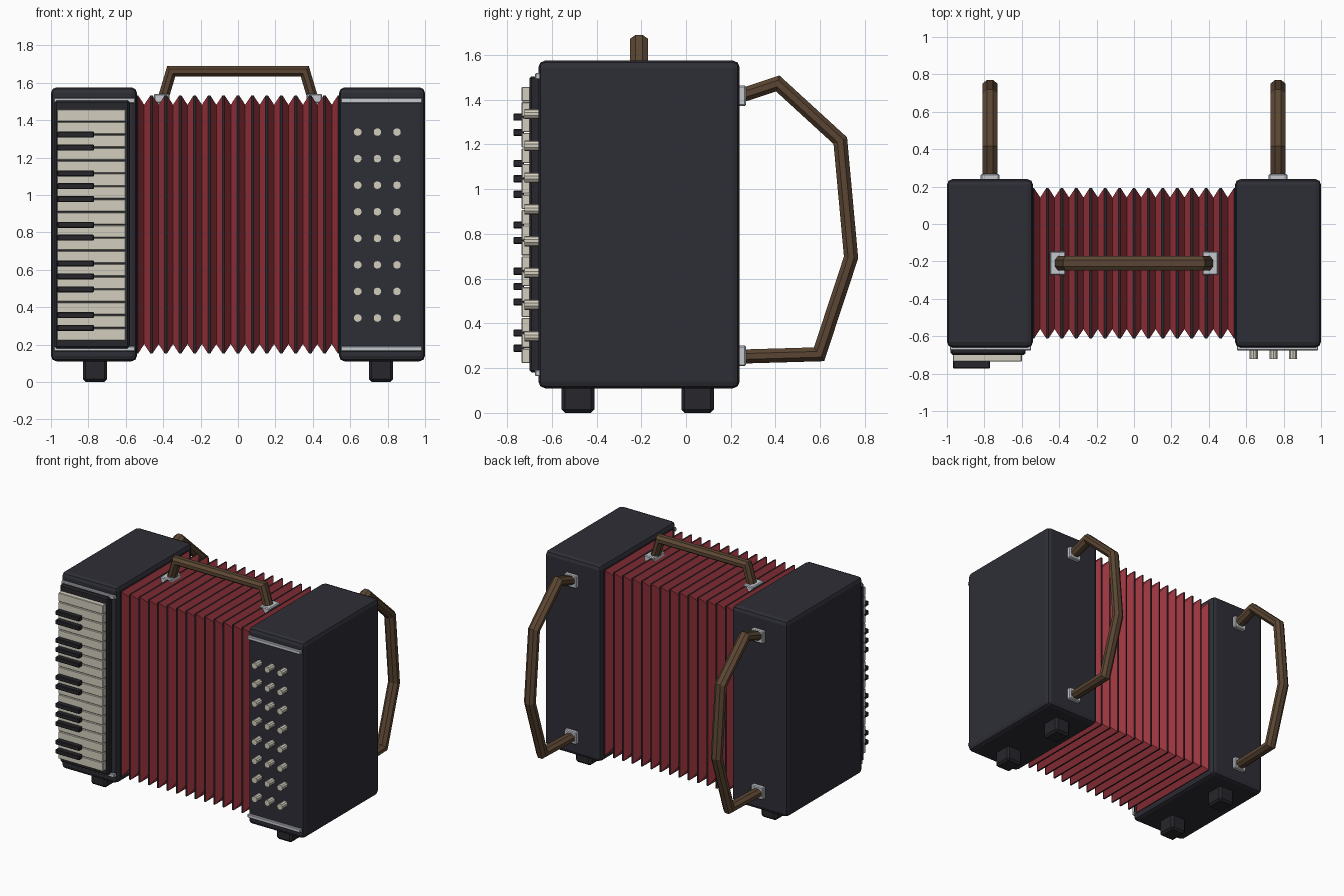
import bpy, bmesh, math
from mathutils import Vector

cube = bpy.data.objects.get("Cube")
if cube:
    bpy.data.objects.remove(cube, do_unlink=True)


def material(name, r, g, b):
    m = bpy.data.materials.new(name)
    m.use_nodes = True
    m.diffuse_color = (r, g, b, 1)
    m.node_tree.nodes["Principled BSDF"].inputs["Base Color"].default_value = (r, g, b, 1)
    return m


CASE = material("charcoal case", 0.027, 0.027, 0.037)
BLACK = material("black", 0.02, 0.02, 0.025)
RED = material("bellows red", 0.32, 0.035, 0.047)
IVORY = material("ivory", 0.65, 0.62, 0.52)
BROWN = material("brown leather", 0.105, 0.062, 0.033)
SILVER = material("silver", 0.55, 0.58, 0.62)


def finish(name, bm, *mats):
    bmesh.ops.recalc_face_normals(bm, faces=bm.faces)
    me = bpy.data.meshes.new(name)
    bm.to_mesh(me)
    bm.free()
    for m in mats:
        me.materials.append(m)
    ob = bpy.data.objects.new(name, me)
    bpy.context.collection.objects.link(ob)
    return ob


def box(name, x, y, z, mat, bevel=0.0, segments=1):
    """Box from (low, high) pairs on each axis."""
    bm = bmesh.new()
    bmesh.ops.create_cube(bm, size=1)
    for v in bm.verts:
        v.co = [(a + b) / 2 + c * (b - a) for c, (a, b) in zip(v.co, (x, y, z))]
    if bevel:
        bmesh.ops.bevel(bm, geom=bm.edges[:], offset=bevel, segments=segments,
                        profile=0.5, affect='EDGES')
    return finish(name, bm, mat)


def tube(name, points, normal, wide, thick, mat, sides=8):
    """Mitred oval strap along a planar path; wide is measured along the plane normal."""
    bm = bmesh.new()
    pts = [Vector(p) for p in points]
    n = Vector(normal)
    rings = []
    for i, p in enumerate(pts):
        d_in = (p - pts[max(i - 1, 0)]).normalized()
        d_out = (pts[min(i + 1, len(pts) - 1)] - p).normalized()
        tangent = (d_in + d_out).normalized()
        stretch = 1 / max(tangent.dot(d_out if d_out.length else d_in), 0.5)
        across = tangent.cross(n) * stretch
        ring = []
        for k in range(sides):
            a = math.tau * (k + 0.5) / sides
            ring.append(bm.verts.new(p + n * wide * math.cos(a) + across * thick * math.sin(a)))
        rings.append(ring)
    for r, s in zip(rings, rings[1:]):
        for k in range(sides):
            j = (k + 1) % sides
            bm.faces.new((r[k], r[j], s[j], s[k]))
    bm.faces.new(rings[0])
    bm.faces.new(rings[-1])
    return finish(name, bm, mat)


# Two cases with feet, trim strips and back straps
for side, s in (("right", -1), ("left", 1)):
    def span(a, b):
        return sorted((s * a, s * b))

    case = box(side + "_case", span(0.54, 1), (-0.66, 0.24), (0.11, 1.575), CASE, 0.03, 2)
    for end, y in (("front", -0.483), ("back", 0.052)):
        box(f"{side}_{end}_foot", span(0.7, 0.83), (y - 0.073, y + 0.073), (0, 0.13), BLACK, 0.015)
    for end, z in (("lower", 0.178), ("upper", 1.505)):
        box(f"{side}_{end}_trim", span(0.55, 0.985), (-0.675, -0.65), (z - 0.014, z + 0.014),
            SILVER, 0.004)
    for end, z in (("lower", 0.255), ("upper", 1.418)):
        box(f"{side}_{end}_strap_bracket", span(0.72, 0.82), (0.23, 0.268),
            (z - 0.046, z + 0.046), SILVER, 0.006)
    path = [(0.25, 1.42), (0.41, 1.473), (0.69, 1.217), (0.738, 0.695), (0.595, 0.262), (0.25, 0.252)]
    tube(side + "_back_strap", [(s * 0.77, y, z) for y, z in path], (1, 0, 0), 0.043, 0.034, BROWN)

# Pleated bellows: rectangular rings alternating between ridge and valley
bm = bmesh.new()
pleats = 14
pitch = 1.08 / pleats
profile = []
for i in range(pleats + 1):
    x = -0.54 + i * pitch
    profile += [(x - 0.006, 0), (x + 0.006, 0)]
    if i < pleats:
        profile.append((x + pitch / 2, 0.05))
rings = []
for x, inset in profile:
    hy, hz = 0.402 - inset, 0.69 - inset
    rings.append([bm.verts.new((x, -0.21 + a * hy, 0.842 + b * hz))
                  for a, b in ((-1, -1), (1, -1), (1, 1), (-1, 1))])
for i, (r, t) in enumerate(zip(rings, rings[1:])):
    for k in range(4):
        j = (k + 1) % 4
        face = bm.faces.new((r[k], r[j], t[j], t[k]))
        face.material_index = 1 if i % 3 == 0 else 0
bm.faces.new(rings[0])
bm.faces.new(rings[-1])
finish("bellows", bm, RED, BLACK)

# Carrying handle on top
for side, s in (("right", -1), ("left", 1)):
    x = s * 0.408
    box(side + "_handle_bracket", (x - 0.042, x + 0.042), (-0.274, -0.146), (1.49, 1.54),
        SILVER, 0.006)
tube("carrying_handle", [(-0.402, -0.21, 1.51), (-0.357, -0.21, 1.661),
                         (0.357, -0.21, 1.661), (0.402, -0.21, 1.51)],
     (0, 1, 0), 0.043, 0.031, BROWN)

# Piano keyboard on the right-hand case
box("keyboard_plate", (-0.98, -0.58), (-0.7, -0.65), (0.18, 1.505), BLACK, 0.01)
count = 18
step = 1.24 / count
for k in range(count):
    z = 0.22 + k * step
    box(f"white_key_{k + 1}", (-0.967, -0.6), (-0.735, -0.69),
        (z + 0.002, z + step - 0.002), IVORY, 0.003)
    if k % 7 in (1, 2, 4, 5, 6):
        box(f"black_key_{k}", (-0.967, -0.77), (-0.772, -0.725), (z - 0.016, z + 0.016),
            BLACK, 0.004)

# Button grid on the left-hand case
for row in range(8):
    for col in range(3):
        bm = bmesh.new()
        bmesh.ops.create_cone(bm, cap_ends=True, segments=10, radius1=0.023, radius2=0.023,
                              depth=0.07)
        for v in bm.verts:
            x, y, z = v.co
            v.co = (0.64 + 0.105 * col + x, -0.688 + z, 0.342 + 0.142 * row + y)
        finish(f"button_{row + 1}_{col + 1}", bm, IVORY)
